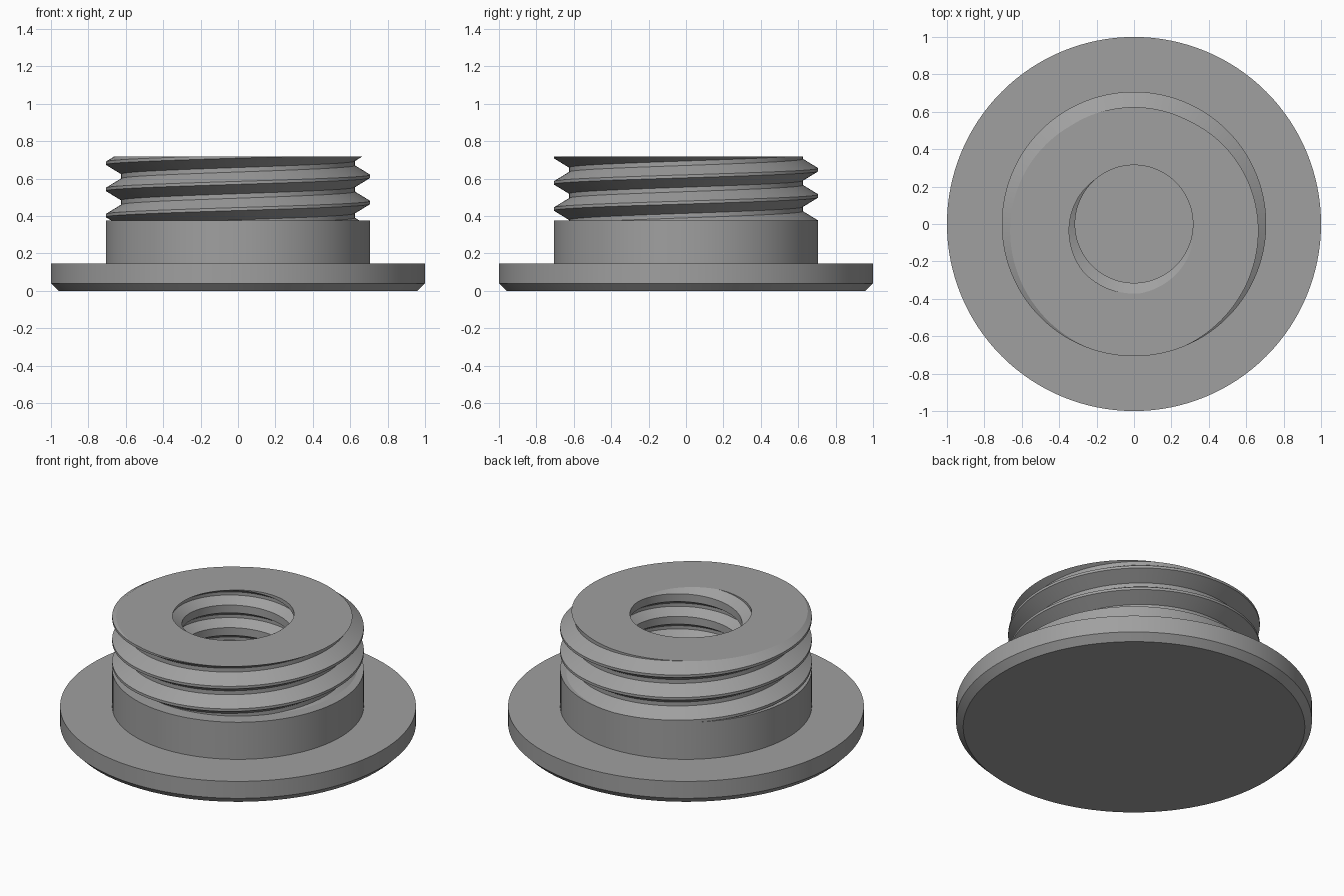
import bpy, bmesh, math

if "Cube" in bpy.data.objects:
    bpy.data.objects.remove(bpy.data.objects["Cube"])

SEGMENTS = 128
PITCH = 0.14
FLANGE_TOP, COLLAR_TOP, TOP = 0.145, 0.375, 0.718

grey = bpy.data.materials.new("plain grey")
grey.diffuse_color = (0.35, 0.35, 0.35, 1)
grey.use_nodes = True
grey.node_tree.nodes["Principled BSDF"].inputs["Base Color"].default_value = grey.diffuse_color


def finish(bm, name):
    mesh = bpy.data.meshes.new(name)
    bm.to_mesh(mesh)
    bm.free()
    mesh.materials.append(grey)
    mesh.shade_smooth()
    mesh.set_sharp_from_angle(angle=math.radians(25))
    bpy.context.collection.objects.link(bpy.data.objects.new(name, mesh))


def lathe(name, profile, closed=False):
    """Turn a radius/height profile around the z axis."""
    bm = bmesh.new()
    verts = [bm.verts.new((r, 0, z)) for r, z in profile]
    pairs = list(zip(verts, verts[1:]))
    if closed:
        pairs.append((verts[-1], verts[0]))
    edges = [bm.edges.new(p) for p in pairs]
    bmesh.ops.spin(bm, geom=verts + edges, cent=(0, 0, 0), axis=(0, 0, 1),
                   angle=2 * math.pi, steps=SEGMENTS)
    bmesh.ops.remove_doubles(bm, verts=bm.verts, dist=1e-5)
    bmesh.ops.recalc_face_normals(bm, faces=bm.faces)
    finish(bm, name)


def helix_wall(bm, ridge, valley, half_flat, half_width, phase, bottom):
    """Add a helical thread wall, trimmed flat at the bottom and top."""
    section = [(-half_width, valley), (-half_flat, ridge),
               (half_flat, ridge), (half_width, valley)]
    first = math.floor((bottom - phase) / PITCH) - 2
    last = math.ceil((TOP - phase) / PITCH) + 2
    columns = []
    for i in range(SEGMENTS):
        a = 2 * math.pi * i / SEGMENTS
        columns.append([
            bm.verts.new((r * math.cos(a), r * math.sin(a),
                          phase + PITCH * (turn + i / SEGMENTS) + dz))
            for turn in range(first, last) for dz, r in section])
    # The last column meets the first one a full turn higher
    columns.append(columns[0][4:])
    faces = []
    for a, b in zip(columns, columns[1:]):
        for j in range(min(len(a), len(b)) - 1):
            faces.append(bm.faces.new((a[j], b[j], b[j + 1], a[j + 1])))
    for height, up in ((bottom, -1), (TOP, 1)):
        verts = {v for f in faces for v in f.verts}
        edges = {e for f in faces for e in f.edges}
        out = bmesh.ops.bisect_plane(
            bm, geom=list(verts) + list(edges) + faces, dist=1e-6,
            plane_co=(0, 0, height), plane_no=(0, 0, up), clear_outer=True)
        faces = [g for g in out["geom"]
                 if isinstance(g, bmesh.types.BMFace) and g.is_valid]


# Base flange with a chamfered lower edge; its top is also the bore floor
lathe("base_flange", [(0, 0), (0.96, 0), (1, 0.04), (1, FLANGE_TOP), (0, FLANGE_TOP)])

# Plain collar below the thread
lathe("collar", [(0.707, FLANGE_TOP), (0.707, COLLAR_TOP),
                 (0.55, COLLAR_TOP), (0.55, FLANGE_TOP)], closed=True)

# Neck threaded outside and inside, closed by a flat top ring
bm = bmesh.new()
helix_wall(bm, 0.707, 0.625, 0.008, 0.058, 0.612, COLLAR_TOP)
helix_wall(bm, 0.372, 0.315, 0.010, 0.046, 0.621, FLANGE_TOP)
rim = [e for e in bm.edges if e.is_boundary and all(v.co.z > TOP - 1e-4 for v in e.verts)]
bmesh.ops.triangle_fill(bm, edges=rim, use_beauty=True, normal=(0, 0, 1))
bmesh.ops.recalc_face_normals(bm, faces=bm.faces)
bm.normal_update()
cap = [f for f in bm.faces if all(v.co.z > TOP - 1e-4 for v in f.verts)]
if sum(f.normal.z * f.calc_area() for f in cap) < 0:
    bmesh.ops.reverse_faces(bm, faces=bm.faces)
finish(bm, "threaded_neck")
